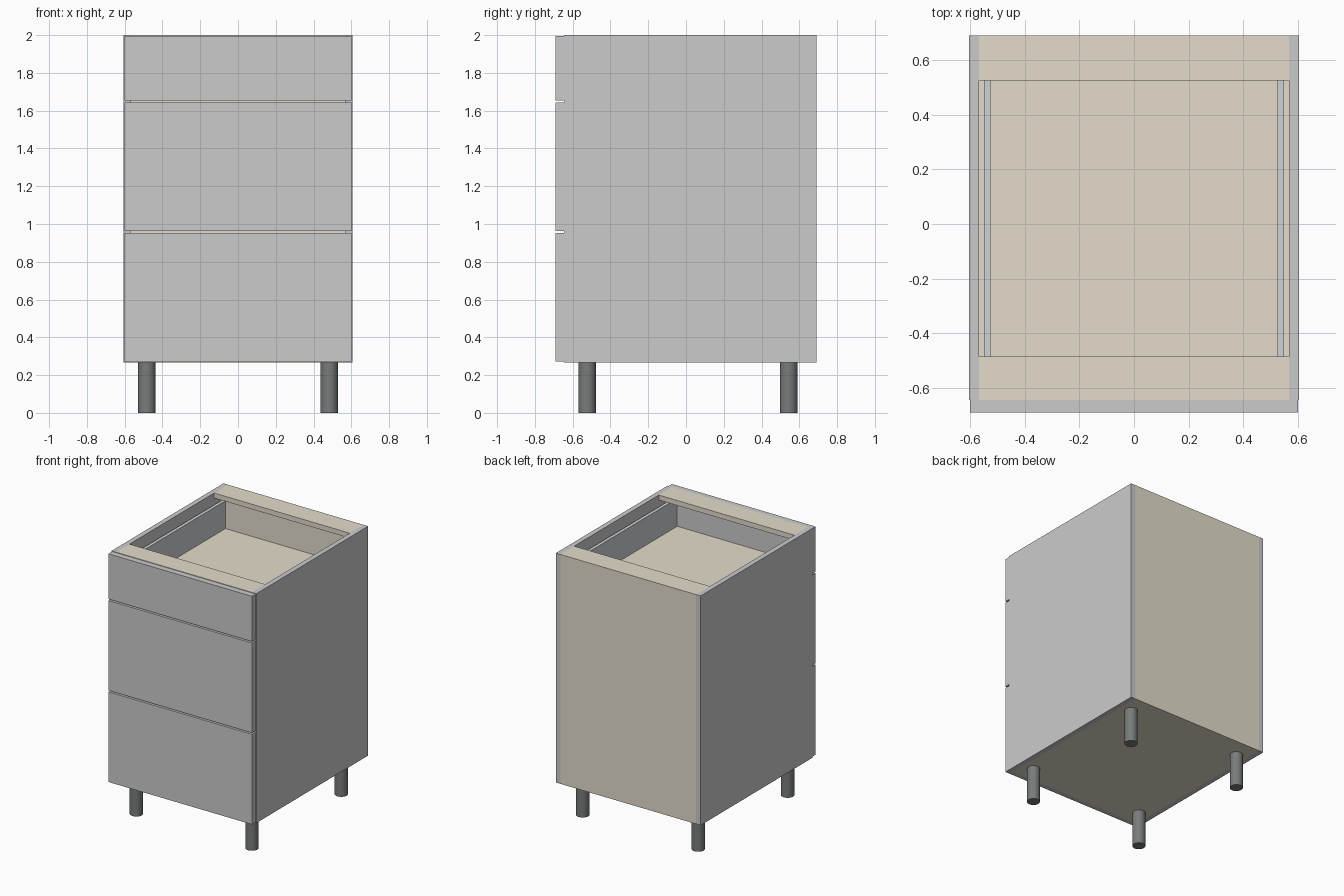
import bpy

if "Cube" in bpy.data.objects:
    bpy.data.objects.remove(bpy.data.objects["Cube"])


def material(name, color):
    m = bpy.data.materials.new(name)
    m.diffuse_color = (*color, 1)
    m.use_nodes = True
    m.node_tree.nodes["Principled BSDF"].inputs["Base Color"].default_value = m.diffuse_color
    return m


WOOD = material("light_wood", (0.78, 0.72, 0.60))
METAL = material("drawer_metal", (0.62, 0.64, 0.66))
BLACK = material("black_plastic", (0.19, 0.20, 0.20))


def box(name, x, y, z, mat=None):
    """Axis-aligned panel given by its (min, max) ranges."""
    bpy.ops.mesh.primitive_cube_add(
        size=1, location=[(a + b) / 2 for a, b in (x, y, z)])
    o = bpy.context.object
    o.name = name
    o.scale = [b - a for a, b in (x, y, z)]
    bpy.ops.object.transform_apply(location=False, rotation=False, scale=True)
    if mat:
        o.data.materials.append(mat)
    return o


def mirrored(x0, x1, s):
    return tuple(sorted((s * x0, s * x1)))


FRONT, BACK, BASE, TOP = -0.645, 0.69, 0.267, 2.0
INNER, OUTER, T = 0.567, 0.605, 0.038

# Carcass
for s, side in ((-1, "left"), (1, "right")):
    box(f"{side}_side_panel", mirrored(INNER, OUTER, s), (FRONT, BACK), (BASE, TOP))
span = (-INNER, INNER)
box("bottom_panel", span, (FRONT, BACK - 0.008), (BASE, BASE + T), WOOD)
box("back_panel", span, (BACK - 0.008, BACK), (BASE, TOP), WOOD)
box("front_top_rail", span, (FRONT, -0.485), (TOP - T, TOP), WOOD)
box("rear_top_rail", span, (0.525, BACK - 0.008), (TOP - T, TOP), WOOD)

# Drawers: front range and height of the drawer box
drawers = (("lower", 0.272, 0.953, 0.48),
           ("middle", 0.964, 1.643, 0.48),
           ("upper", 1.654, 1.996, 0.23))
for name, z0, z1, h in drawers:
    box(f"{name}_drawer_front", (-0.60, 0.60), (-0.69, FRONT), (z0, z1))
    floor = z0 + 0.04
    for s, side in ((-1, "left"), (1, "right")):
        box(f"{name}_drawer_{side}_side", mirrored(0.525, 0.55, s),
            (FRONT, 0.63), (floor, floor + h), METAL)
    box(f"{name}_drawer_bottom", (-0.525, 0.525), (FRONT, 0.60),
        (floor, floor + 0.02), WOOD)
    box(f"{name}_drawer_back", (-0.525, 0.525), (0.60, 0.63),
        (floor, floor + h), WOOD)

# Legs
for x, side in ((-0.483, "left"), (0.483, "right")):
    for y, end in ((-0.523, "front"), (0.543, "rear")):
        bpy.ops.mesh.primitive_cylinder_add(
            vertices=32, radius=0.046, depth=BASE, location=(x, y, BASE / 2))
        leg = bpy.context.object
        leg.name = f"{end}_{side}_leg"
        leg.data.materials.append(BLACK)
        bpy.ops.object.shade_smooth_by_angle()
